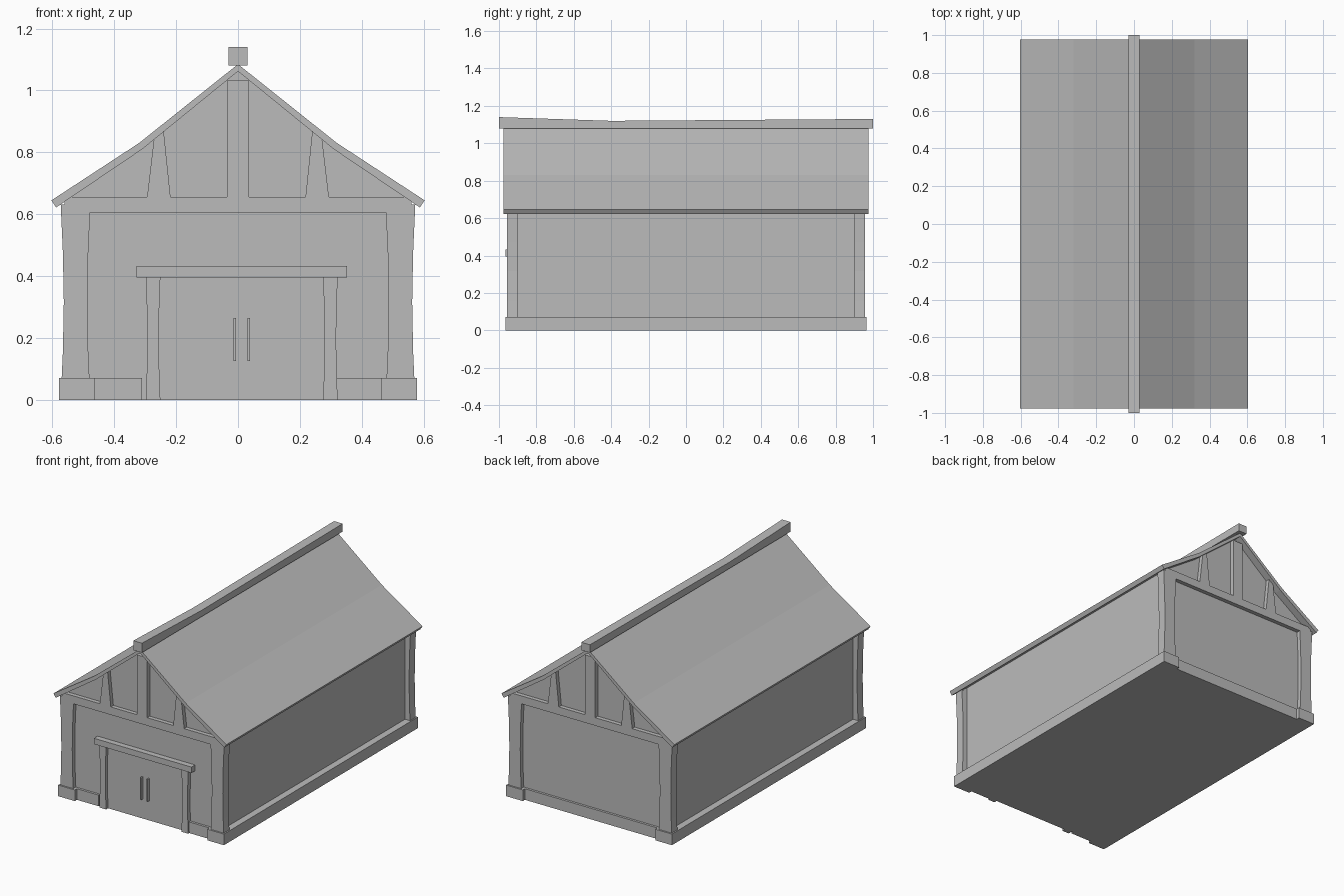
import bpy
import bmesh
from math import sin, pi

cube = bpy.data.objects.get("Cube")
if cube:
    bpy.data.objects.remove(cube, do_unlink=True)

grey = bpy.data.materials.new("plain grey")
grey.use_nodes = True
colour = (0.5, 0.5, 0.5, 1)
grey.diffuse_color = colour
grey.node_tree.nodes["Principled BSDF"].inputs["Base Color"].default_value = colour

# Shared sizes
wall_side = 0.535
wall_end = 0.93
timber_end = 0.956
plinth_side = 0.578
plinth_end = 0.966
plinth_top = 0.07
beam_bottom = 0.605
beam_top = 0.655
lintel_bottom = 0.395
lintel_top = 0.432
inside = 0.9

# Half profiles of the roof, from eave through the bend to the peak
roof_outer = [(0.603, 0.645), (0.32, 0.83), (0, 1.085)]
roof_under = [(0.588, 0.622), (0.31, 0.81), (0, 1.062)]


def mirrored(half):
    """Complete a half profile that ends on the centre line."""
    return [(-x, z) for x, z in half] + half[-2::-1]


def underside(x):
    """Height of the underside of the roof at x."""
    eave, bend, peak = roof_under
    low, high = (eave, bend) if abs(x) > bend[0] else (bend, peak)
    share = (low[0] - abs(x)) / (low[0] - high[0])
    return low[1] + share * (high[1] - low[1])


def prism(name, outline, front, back, turn=1):
    """Extrude an x-z outline along y; turn=-1 spins it half a turn about z."""
    bm = bmesh.new()
    verts = [bm.verts.new((x * turn, front * turn, z)) for x, z in outline]
    face = bm.faces.new(verts)
    grown = bmesh.ops.extrude_face_region(bm, geom=[face])["geom"]
    moved = [item for item in grown if isinstance(item, bmesh.types.BMVert)]
    bmesh.ops.translate(bm, verts=moved, vec=(0, (back - front) * turn, 0))
    bmesh.ops.recalc_face_normals(bm, faces=bm.faces)
    mesh = bpy.data.meshes.new(name)
    bm.to_mesh(mesh)
    bm.free()
    mesh.materials.append(grey)
    obj = bpy.data.objects.new(name, mesh)
    bpy.context.collection.objects.link(obj)
    return obj


def box(name, left, right, front, back, bottom, top, turn=1):
    outline = [(left, bottom), (right, bottom), (right, top), (left, top)]
    return prism(name, outline, front, back, turn)


def waisted_post(name, inner, outer, top, waist, depth, turn=1):
    """Upright post, hewn narrower toward its middle."""
    steps = 4
    side = 1 if outer > inner else -1
    levels = [(top * i / steps, side * waist * sin(pi * i / steps)) for i in range(steps + 1)]
    outline = [(inner + pinch, z) for z, pinch in levels]
    outline += [(outer - pinch, z) for z, pinch in reversed(levels)]
    prism(name, outline, -depth, -inside, turn)


def gable_timber(name, x, foot, head, turn):
    """Tapered upright from the tie beam to the roof; foot and head are half widths."""
    bottom = beam_top - 0.01
    outline = [(x - foot, bottom), (x + foot, bottom)]
    outline += [(edge, underside(edge)) for edge in (x + head, x - head)]
    prism(name, outline, -timber_end, -inside, turn)


# Roof: one bent sheet over both slopes
prism("roof", mirrored(roof_outer) + mirrored(roof_under)[::-1], -0.977, 0.977)

# Ridge beam, its top sagging to a low point before the middle
ridge = box("ridge_beam", -0.03, 0.03, -1, 1, 1.08, 1.14)
low_point = -0.4
bm = bmesh.new()
bm.from_mesh(ridge.data)
bmesh.ops.bisect_plane(bm, geom=bm.verts[:] + bm.edges[:] + bm.faces[:],
                       plane_co=(0, low_point, 0), plane_no=(0, 1, 0))
for v in bm.verts:
    if v.co.z > 1.1 and v.co.y > -0.9:
        v.co.z -= 0.01 if v.co.y > 0 else 0.02
bm.to_mesh(ridge.data)
bm.free()

# Walls, rising to the underside of the roof
wall_half = [(wall_side, 0), (wall_side, underside(wall_side))] + roof_under[1:]
prism("walls", mirrored(wall_half), -wall_end, wall_end)

# Timber frame and footings, the same at both ends
for end, turn in (("front", 1), ("back", -1)):
    for hand, side in (("left", 1), ("right", -1)):
        part = end + "_" + hand
        waisted_post(part + "_post", side * 0.477, side * 0.573, underside(0.573),
                     0.01, timber_end, turn)
        gable_timber(part + "_strut", side * 0.256, 0.039, 0.016, turn)
        edges = sorted((side * 0.462, side * plinth_side))
        box(part + "_footing", *edges, -plinth_end, -inside, 0, plinth_top, turn)
    gable_timber(end + "_king_post", 0, 0.036, 0.036, turn)
    corner = [(0.56, beam_bottom), (0.56, underside(0.56)), (0.54, beam_top), (0, beam_top)]
    prism(end + "_tie_beam", mirrored(corner), -timber_end, -inside, turn)

# Plinths along the walls, leaving the doorway open
jamb_outer = 0.31
strip_end = 0.945
for hand, side in (("left", 1), ("right", -1)):
    edges = sorted((side * wall_side, side * plinth_side))
    box(hand + "_plinth", *edges, -plinth_end, plinth_end, 0, plinth_top)
    edges = sorted((side * jamb_outer, side * wall_side))
    box("front_" + hand + "_plinth", *edges, -strip_end, -inside, 0, plinth_top)
box("back_plinth", -wall_side, wall_side, inside, strip_end, 0, plinth_top)

# Doorway, set a little toward the left: door, jambs, lintel and handles
centre = 0.012
door_front = 0.936
box("door", centre - 0.28, centre + 0.28, -door_front, -inside, 0, lintel_bottom)
for hand, side in (("left", 1), ("right", -1)):
    waisted_post(hand + "_jamb", centre + side * 0.263, centre + side * jamb_outer,
                 lintel_bottom, 0.005, timber_end)
    grip = centre + side * 0.022
    box(hand + "_handle", grip - 0.004, grip + 0.004, -timber_end, -wall_end, 0.125, 0.265)
box("lintel", centre - 0.34, centre + 0.34, -plinth_end, -inside, lintel_bottom, lintel_top)
